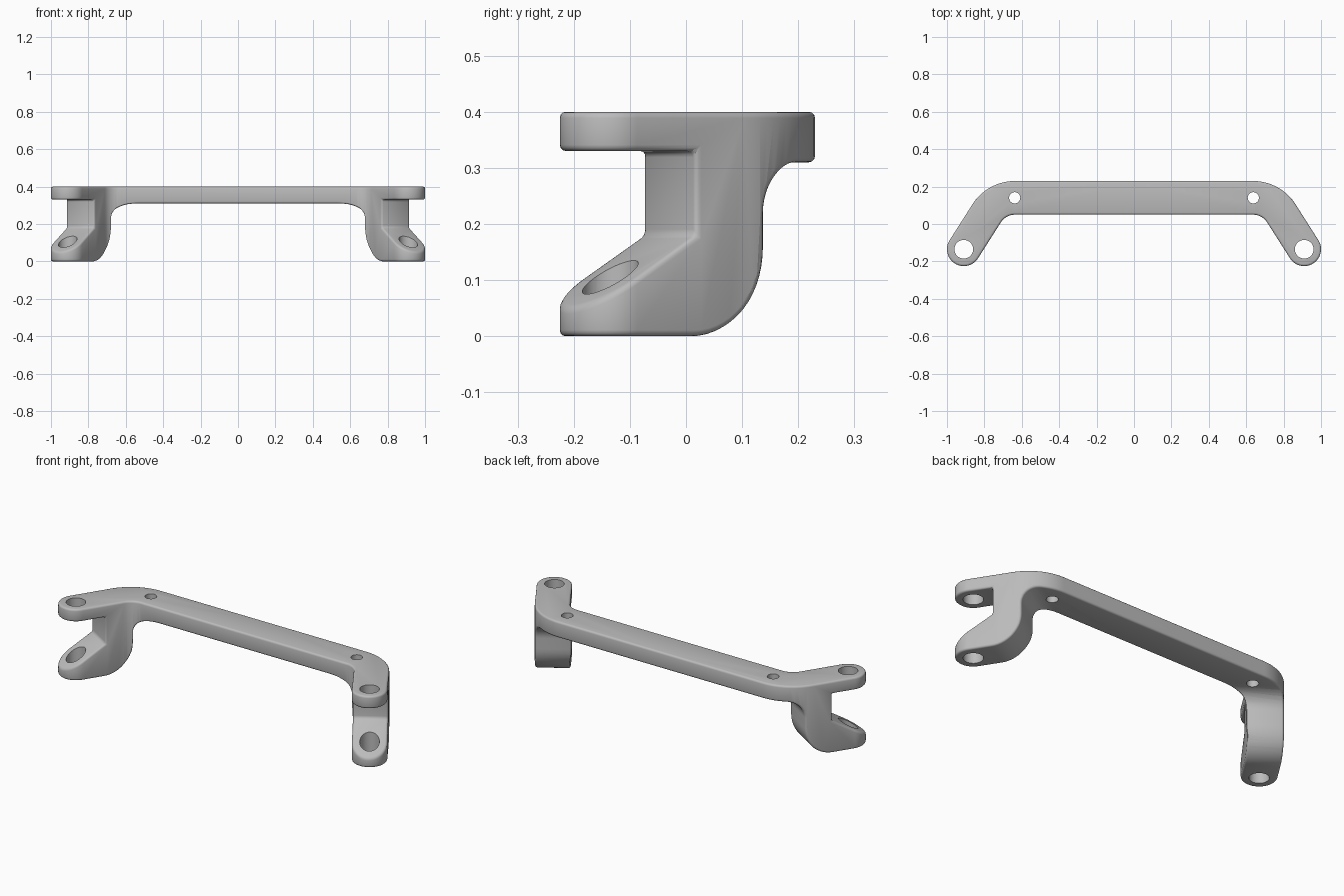
import bpy, bmesh
from math import radians, cos, sin, pi
from mathutils import Vector, Matrix

if "Cube" in bpy.data.objects:
    bpy.data.objects.remove(bpy.data.objects["Cube"])

metal = bpy.data.materials.new("grey_metal")
metal.use_nodes = True
colour = (0.5, 0.5, 0.5, 1)
metal.diffuse_color = colour
metal.node_tree.nodes["Principled BSDF"].inputs["Base Color"].default_value = colour


def prism(name, points, origin, u, v, depth):
    """Extrude a 2D outline lying in the plane of u and v."""
    bm = bmesh.new()
    w = u.cross(v)
    face = bm.faces.new([bm.verts.new(origin + u * a + v * b) for a, b in points])
    top = bmesh.ops.extrude_face_region(bm, geom=[face])["geom"]
    bmesh.ops.translate(bm, vec=w * depth, verts=[e for e in top if isinstance(e, bmesh.types.BMVert)])
    bmesh.ops.recalc_face_normals(bm, faces=bm.faces)
    return finish(name, bm)


def finish(name, bm):
    mesh = bpy.data.meshes.new(name)
    bm.to_mesh(mesh)
    bm.free()
    mesh.materials.append(metal)
    ob = bpy.data.objects.new(name, mesh)
    bpy.context.collection.objects.link(ob)
    return ob


def arc(cx, cy, rx, ry, start, end, n):
    angles = [radians(start + (end - start) * i / n) for i in range(n + 1)]
    return [(cx + rx * cos(a), cy + ry * sin(a)) for a in angles]


def boolean(ob, cutter, operation):
    mod = ob.modifiers.new(operation.lower(), "BOOLEAN")
    mod.operation, mod.object, mod.solver = operation, cutter, "EXACT"
    cutter.hide_render = True
    cutter.hide_viewport = True


# Left-over dimensions shared by outline, profile and holes
X, Y, Z = Vector((1, 0, 0)), Vector((0, 1, 0)), Vector((0, 0, 1))
turn = 57.8
along = Vector((cos(radians(turn)), sin(radians(turn)), 0))
eye = Vector((-0.91, -0.135, 0))
bend = (-0.636, -0.04)

# Plan outline of one half: bar, bend and rounded arm end
outline = [(0.1, 0.05), (0.1, 0.23)]
outline += arc(*bend, 0.27, 0.27, 90, 90 + turn, 16)
outline += arc(eye.x, eye.y, 0.09, 0.09, 90 + turn, 270 + turn, 24)
outline += arc(*bend, 0.09, 0.09, 90 + turn, 90, 12)
handle = prism("handle_bracket", outline, Vector(), X, Y, 0.4)

# Side profile along the arm: top lug, notch, ramped foot, curved back
profile = [(1.5, 0.5), (-0.2, 0.5), (-0.2, 0.33), (0.125, 0.33), (0.125, 0.18),
           (-0.13, 0.027), (-0.13, -0.1), (0.12, -0.1)]
profile += arc(0.12, 0.16, 0.153, 0.16, -90, 0, 14)
profile += arc(0.363, 0.22, 0.09, 0.09, 180, 90, 12) + [(1.5, 0.31)]
side = along.cross(Z)
cutter = prism("side_profile_cutter", profile, eye - side * 1.5, along, Z, 3)
boolean(handle, cutter, "INTERSECT")

# Mirror the half and soften its edges
mirror = handle.modifiers.new("mirror", "MIRROR")
mirror.use_bisect_axis[0] = True
mirror.use_bisect_flip_axis[0] = True
bevel = handle.modifiers.new("soft_edges", "BEVEL")
bevel.width, bevel.segments, bevel.limit_method = 0.011, 3, "ANGLE"
bevel.angle_limit = radians(30)
bevel.use_clamp_overlap = False

# Vertical screw holes
bm = bmesh.new()
for s in (-1, 1):
    for x, y, r in ((0.91, eye.y, 0.05), (0.638, 0.14, 0.03)):
        bmesh.ops.create_cone(bm, cap_ends=True, segments=40, radius1=r, radius2=r, depth=1,
                              matrix=Matrix.Translation((s * x, y, 0.2)))
holes = finish("hole_cutters", bm)
boolean(handle, holes, "DIFFERENCE")

# Apply the modifiers, drop the cutters, shade smooth with sharp hole rims
deps = bpy.context.evaluated_depsgraph_get()
handle.data = bpy.data.meshes.new_from_object(handle.evaluated_get(deps))
handle.modifiers.clear()
for ob in (cutter, holes):
    bpy.data.objects.remove(ob)
bpy.context.view_layer.objects.active = handle
handle.select_set(True)
bpy.ops.object.shade_smooth_by_angle(angle=radians(35))
